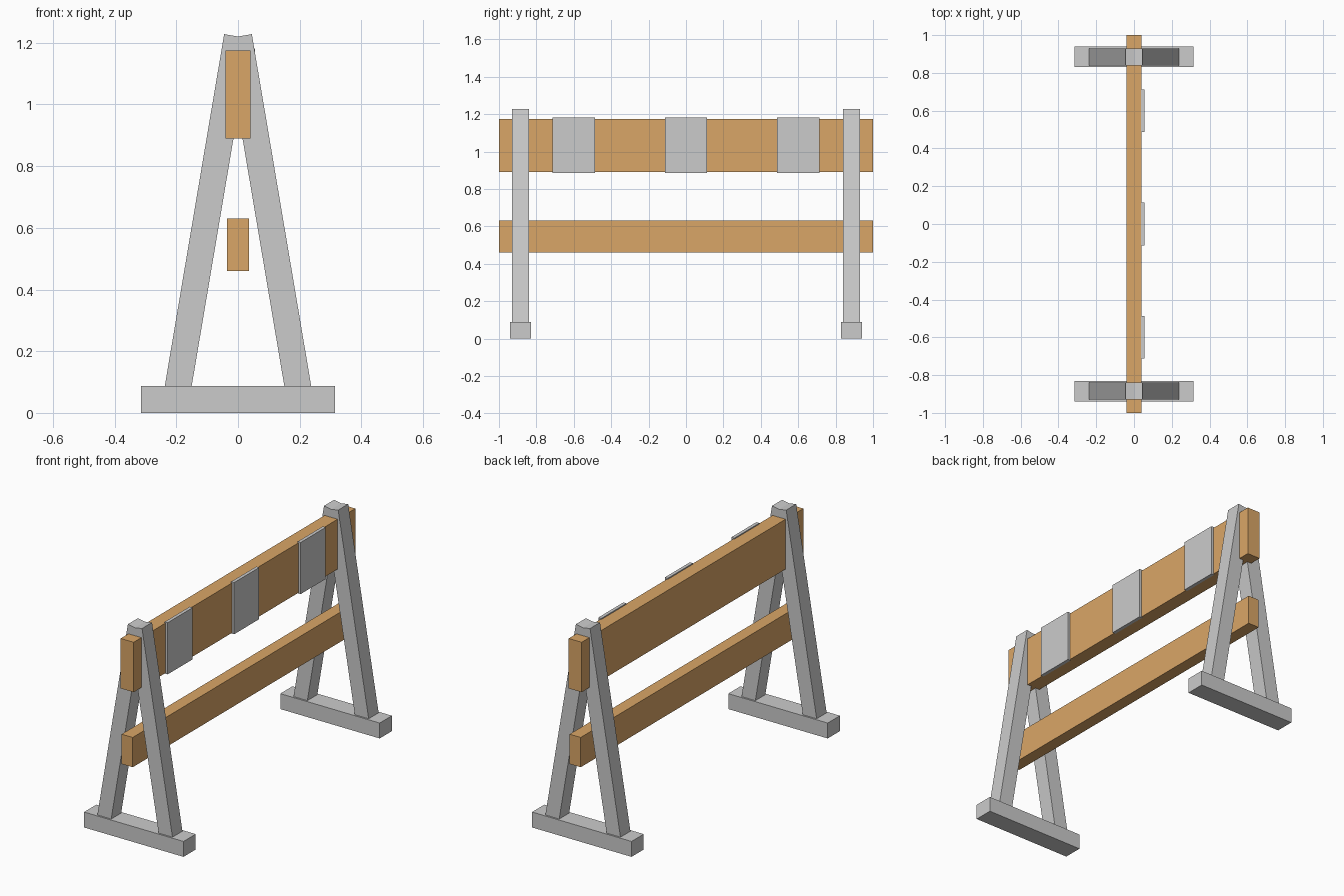
import bpy
import math
from mathutils import Vector

if "Cube" in bpy.data.objects:
    bpy.data.objects.remove(bpy.data.objects["Cube"])

wood = bpy.data.materials.new("wood")
wood.diffuse_color = (0.70, 0.38, 0.135, 1)
wood.use_nodes = True
wood.node_tree.nodes["Principled BSDF"].inputs["Base Color"].default_value = wood.diffuse_color


def box(name, lo, hi, mat=None):
    """Axis-aligned box between two corners."""
    lo, hi = Vector(lo), Vector(hi)
    bpy.ops.mesh.primitive_cube_add(size=1, location=(lo + hi) / 2)
    ob = bpy.context.object
    ob.name = name
    ob.scale = hi - lo
    bpy.ops.object.transform_apply(location=False, rotation=False, scale=True)
    if mat:
        ob.data.materials.append(mat)
    return ob


# Long wooden rails
box("upper_rail", (-0.041, -1, 0.89), (0.041, 1, 1.175), wood)
box("lower_rail", (-0.035, -1, 0.46), (0.035, 1, 0.63), wood)

# Thin plates on the right face of the upper rail
for i, y in enumerate((-0.6, 0, 0.6)):
    box(f"reflector_plate_{i + 1}", (0.036, y - 0.113, 0.886), (0.055, y + 0.113, 1.181))

# A-frame trestles: a foot and two leaning legs at each end
LEAN = math.radians(9.58)
WIDTH, THICK = 0.086, 0.09
for end, y in (("front", -0.885), ("back", 0.885)):
    box(f"{end}_foot", (-0.314, y - 0.055, 0), (0.314, y + 0.055, 0.088))
    for side, s in (("left", -1), ("right", 1)):
        bottom = Vector((s * 0.1965, y, 0.07))
        top = Vector((s * 0.0026, y, 1.221))
        leg = box(f"{end}_{side}_leg", (-WIDTH / 2, -THICK / 2, -(top - bottom).length / 2),
                  (WIDTH / 2, THICK / 2, (top - bottom).length / 2))
        leg.location = (bottom + top) / 2
        leg.rotation_euler.y = -s * LEAN
